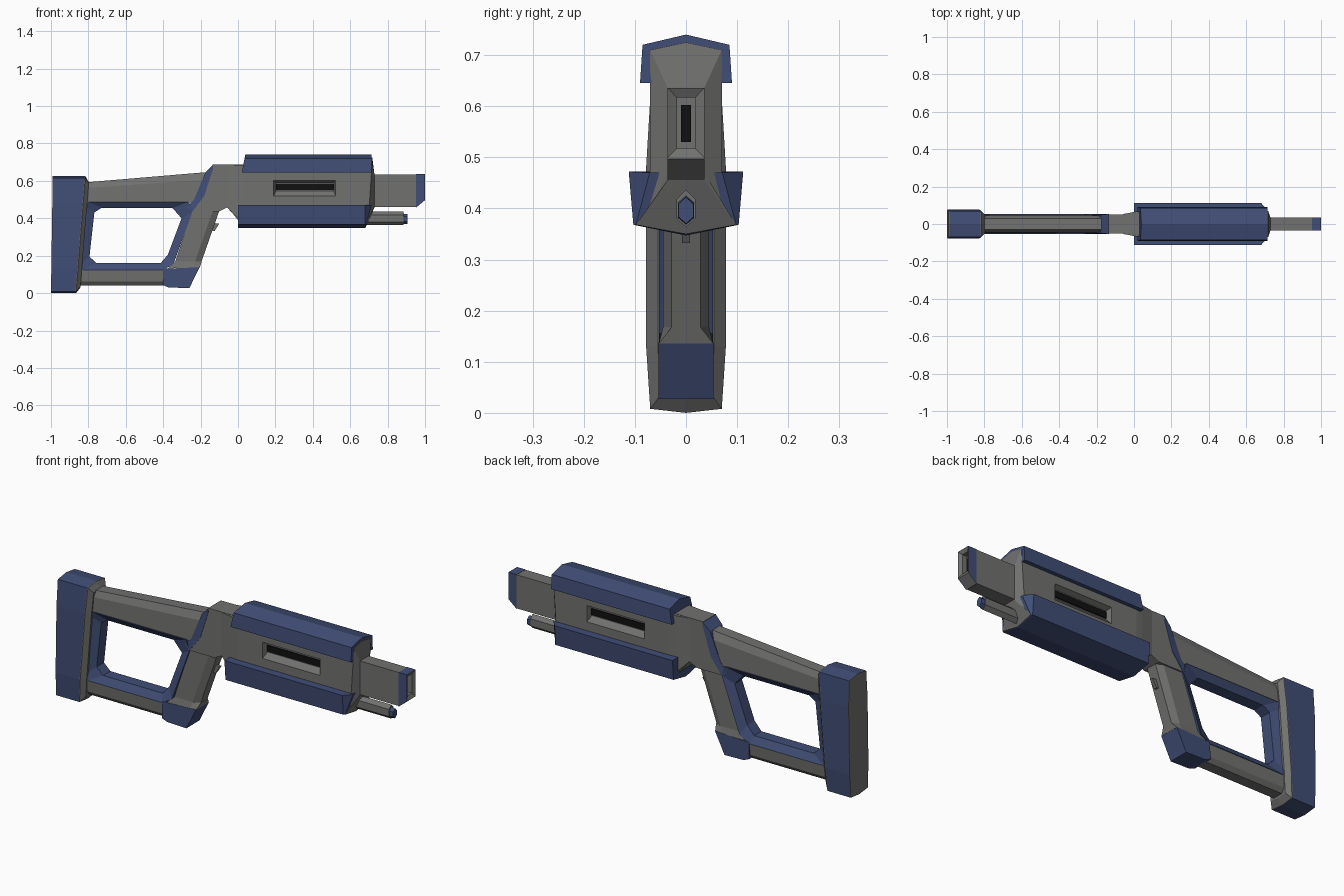
import bpy, bmesh

if "Cube" in bpy.data.objects:
    bpy.data.objects.remove(bpy.data.objects["Cube"])


def material(name, rgb):
    m = bpy.data.materials.new(name)
    m.diffuse_color = (*rgb, 1)
    m.use_nodes = True
    m.node_tree.nodes["Principled BSDF"].inputs["Base Color"].default_value = m.diffuse_color
    return m


BLUE = material("blue", (0.052, 0.075, 0.18))
BLACK = material("black", (0.005, 0.005, 0.005))
GREY = material("dark_grey", (0.165, 0.165, 0.162))


def loft(name, loops, mat=GREY, caps=(True, True), closed=False):
    """Skin a list of equal-length point loops."""
    bm = bmesh.new()
    rings = [[bm.verts.new(p) for p in lp] for lp in loops]
    n = len(rings[0])
    pairs = list(zip(rings, rings[1:])) + ([(rings[-1], rings[0])] if closed else [])
    for a, b in pairs:
        for i in range(n):
            j = (i + 1) % n
            bm.faces.new((a[i], a[j], b[j], b[i]))
    if not closed:
        for ring, cap in zip((rings[0], rings[-1]), caps):
            if cap:
                bm.faces.new(ring)
    bmesh.ops.recalc_face_normals(bm, faces=bm.faces)
    me = bpy.data.meshes.new(name)
    bm.to_mesh(me)
    bm.free()
    ob = bpy.data.objects.new(name, me)
    bpy.context.collection.objects.link(ob)
    me.materials.append(mat)
    return ob


def sec(half):
    """Mirror a half section of (x, y, z) points across y = 0."""
    return half + [(x, -y, z) for x, y, z in reversed(half) if y > 0]


def secx(x, half):
    """Section at constant x (or x as a function of z) from (y, z) points."""
    f = x if callable(x) else (lambda z: x)
    return sec([(f(z), y, z) for y, z in half])


def side(pts, y):
    return [(x, y, z) for x, z in pts]


def prism(name, pts, w, mat=GREY):
    return loft(name, [side(pts, -w), side(pts, w)], mat)


def rect(x, w, z0, z1):
    return secx(x, [(w, z0), (w, z1)])


# Butt: grey back plate, blue pad, grey tapered front lip
pad = [(0, 0), (.07, .008), (.078, .13), (.078, .48), (.07, .615), (0, .625)]
lip = [(0, .03), (.05, .035), (.055, .13), (.055, .48), (.05, .588), (0, .593)]


def back(z):
    return -1 + .015 * z


def front(z):
    return -.87 + .08 * z


loft("butt_back_plate", [secx(back, pad), secx(lambda z: back(z) + .003, pad)])
loft("butt_pad", [secx(lambda z: back(z) + .003, pad), secx(front, pad)], BLUE)
loft("butt_lip", [secx(front, pad), secx(lambda z: front(z) + .004, pad),
                  secx(lambda z: front(z) + .025, lip)])

# Blue ring lining the stock opening
outer = [(-.83, .465), (-.80, .488), (-.262, .488), (-.243, .437),
         (-.345, .155), (-.40, .123), (-.83, .123), (-.855, .145)]
hole = [(-.768, .432), (-.73, .455), (-.35, .455), (-.302, .40),
        (-.375, .205), (-.414, .16), (-.757, .16), (-.794, .195)]
loft("stock_opening_ring", [side(outer, -.053), side(hole, -.03),
                            side(hole, .03), side(outer, .053)], BLUE, closed=True)

# Stock bars
loft("stock_top_bar", [
    sec([(-.84, .048, .485), (-.84, .045, .56), (-.84, .03, .59)]),
    sec([(-.235, .048, .485), (-.19, .045, .605), (-.165, .03, .647)])])
bar = [(.028, .04), (.045, .062), (.05, .126)]
loft("stock_bottom_bar", [secx(-.87, bar), secx(-.39, bar)])

# Blue collar between stock and receiver
collar = [(-.175, .645, -.133, .687), (-.178, .635, -.135, .662),
          (-.235, .50, -.18, .52), (-.275, .46, -.243, .437)]
loft("stock_collar", [sec([(a, .049, b), (c, .054, d)]) for a, b, c, d in collar], BLUE)

# Grip, its foot and trigger
loft("grip", [sec([(f, .028, z), (f - .035, .045, z), (b, .045, z)])
              for f, b, z in ((-.095, -.24, .455), (-.205, -.345, .14))])
loft("grip_foot_chamfer", [
    sec([(-.205, .053, .136), (-.24, .053, .136), (-.375, .053, .132)]),
    sec([(-.194, .028, .168), (-.229, .045, .168), (-.335, .045, .168)])])
prism("grip_foot", [(-.40, .13), (-.205, .138), (-.26, .027), (-.37, .03), (-.402, .043)],
      .054, BLUE)
prism("trigger", [(-.14, .375), (-.10, .372), (-.125, .332), (-.145, .335)], .008)

# Receiver neck and core
prism("receiver_neck", [(-.135, .687), (.04, .687), (.04, .40), (0, .39), (-.055, .459),
                        (-.1, .437), (-.243, .437), (-.18, .52), (-.135, .662)], .052)
body = [(0, .725), (.07, .71), (.07, .40), (.098, .368), (0, .35)]


def nose(z):
    return .718 if z > .47 else .718 - .3 * (.47 - z)


core = loft("receiver_core", [
    secx(-.06, [(0, .687), (.053, .686), (.053, .50), (.053, .462), (0, .46)]),
    secx(.01, [(0, .687), (.066, .685), (.066, .44), (.066, .39), (0, .385)]),
    secx(.045, [(0, .687), (.07, .685), (.07, .40), (.085, .375), (0, .36)]),
    secx(.1, body), secx(nose, body),
    secx(.729, [(0, .637), (.036, .636), (.036, .47), (.034, .458), (0, .457)])])

# Recessed side slots, cut on both sides
for s in (-1, 1):
    def slot(y, x0, x1, z0, z1):
        return side([(x0, z0), (x1, z0), (x1, z1), (x0, z1)], s * y)
    cut = loft("slot_cutter", [slot(.1, .19, .523, .517, .603), slot(.071, .19, .523, .517, .603),
                               slot(.045, .202, .512, .545, .59)])
    cut.hide_render = True
    mod = core.modifiers.new("slot", 'BOOLEAN')
    mod.object, mod.operation, mod.solver = cut, 'DIFFERENCE', 'EXACT'
    bpy.context.view_layer.objects.active = core
    bpy.ops.object.modifier_apply(modifier=mod.name)
    bpy.data.objects.remove(cut)
prism("slot_insert", [(.202, .55), (.512, .55), (.512, .583), (.202, .583)], .05, BLACK)

# Blue top cover and lower guard
cover = [(0, .74), (.085, .72), (.09, .645), (.06, .645)]
loft("top_cover", [secx(lambda z: .02 + .2 * (z - .645), cover), secx(.715, cover)], BLUE)
guard = [(.06, .472), (.112, .472), (.103, .368), (0, .347)]
loft("lower_guard", [
    secx(0, guard), secx(.68, guard),
    sec([(.714, .06, .47), (.714, .071, .47), (.686, .098, .368), (.682, 0, .35)])], BLUE)

# Main barrel with blue hollow tip
loft("barrel", [rect(.70, .035, .46, .635), rect(.953, .035, .46, .635)])
loft("barrel_tip", [rect(.952, .036, .459, .636), rect(1, .036, .499, .636)], BLUE,
     caps=(True, False))
loft("barrel_tip_underside", [rect(.952, .036, .457, .46), rect(1, .036, .497, .5)])
loft("muzzle_frame", [rect(1, .036, .499, .636), rect(.99, .018, .517, .617),
                      rect(.965, .018, .517, .617)], caps=(False, True))
loft("muzzle_bore", [rect(.96, .01, .53, .602), rect(.968, .01, .53, .602)], BLACK)


# Small lower barrel, elongated hexagon
def hexa(x, w, z0, z1, d):
    return secx(x, [(0, z1), (w, z1 - d), (w, z0 + d), (0, z0)])


loft("lower_barrel", [hexa(.67, .019, .363, .436, .018), hexa(.885, .019, .363, .436, .018)])
loft("lower_barrel_tip", [hexa(.883, .016, .368, .425, .014), hexa(.906, .015, .37, .422, .014)],
     BLUE)
